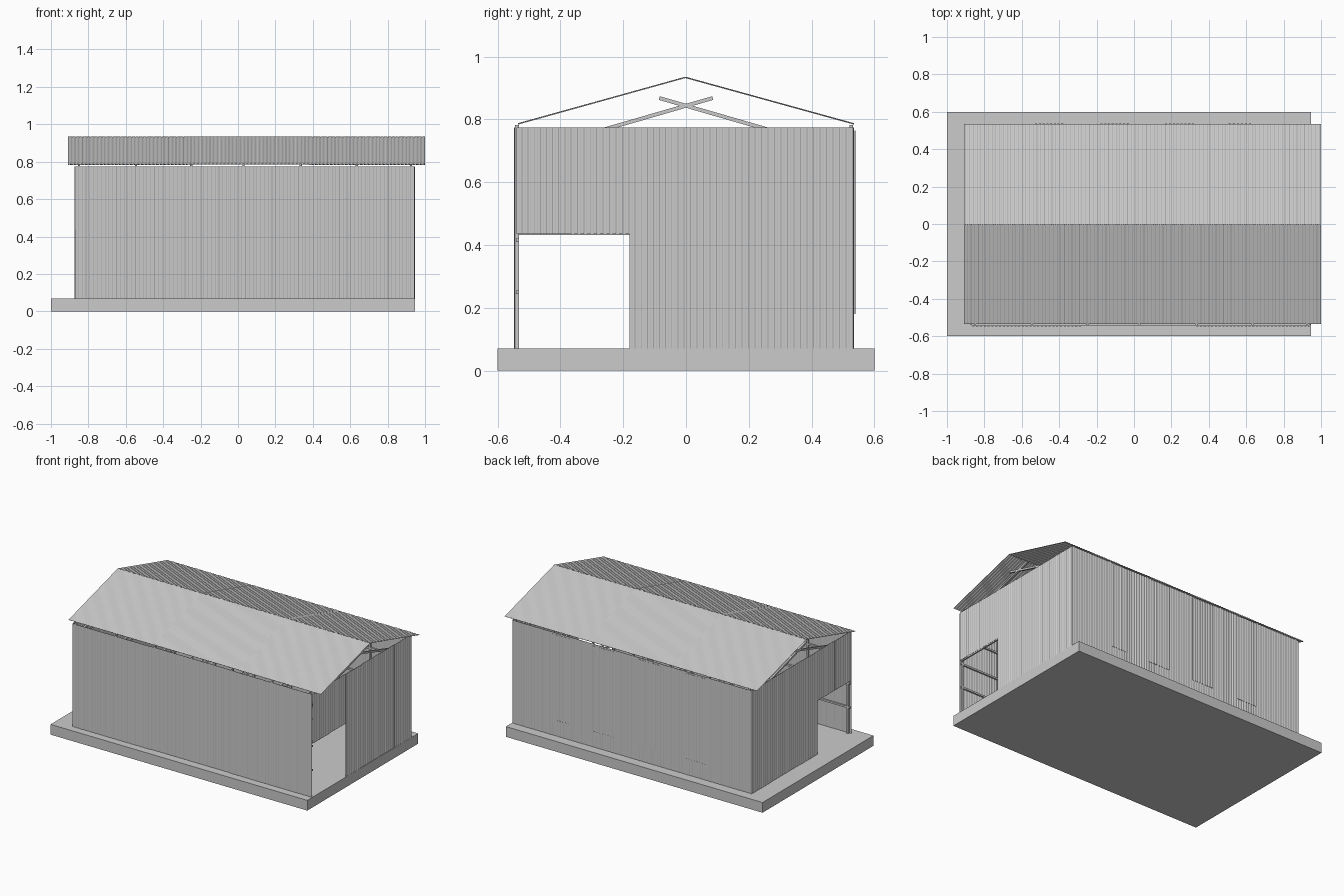
import bpy, math
from mathutils import Vector as V

if "Cube" in bpy.data.objects:
    bpy.data.objects.remove(bpy.data.objects["Cube"])

steel = bpy.data.materials.new("light grey")
steel.diffuse_color = (0.6, 0.6, 0.6, 1)
steel.use_nodes = True
steel.node_tree.nodes["Principled BSDF"].inputs["Base Color"].default_value = steel.diffuse_color


def make(name, verts, faces):
    me = bpy.data.meshes.new(name)
    me.from_pydata(verts, [], faces)
    me.materials.append(steel)
    ob = bpy.data.objects.new(name, me)
    bpy.context.collection.objects.link(ob)
    return ob


def box(name, lo, hi):
    v = [(x, y, z) for x in (lo[0], hi[0]) for y in (lo[1], hi[1]) for z in (lo[2], hi[2])]
    f = [(0, 1, 3, 2), (4, 6, 7, 5), (0, 4, 5, 1), (2, 3, 7, 6), (0, 2, 6, 4), (1, 5, 7, 3)]
    return make(name, v, f)


def bar(name, a, b, w=0.012):
    """Square bar between two points lying in a plane of constant x."""
    a, b = V(a), V(b)
    side = V((1, 0, 0)) * w / 2
    up = (b - a).normalized().cross(V((1, 0, 0))) * w / 2
    v = [p + s * side + t * up for p in (a, b) for s, t in ((-1, -1), (1, -1), (1, 1), (-1, 1))]
    f = [(3, 2, 1, 0), (4, 5, 6, 7)] + [(i, (i + 1) % 4, 4 + (i + 1) % 4, 4 + i) for i in range(4)]
    return make(name, v, f)


def sheet(name, origin, along, rise, amp=0.002, pitch=0.02):
    """Thin trapezoid-ribbed sheet; ribs run along rise, standing out on the outer side."""
    origin, along, rise = V(origin), V(along), V(rise)
    out = along.cross(rise).normalized()
    n = max(1, round(along.length / pitch))
    pts = []
    for i in range(n):
        for t, h in ((0, 0), (0.35, 0), (0.5, 1), (0.85, 1)):
            pts.append(origin + along * ((i + t) / n) + out * amp * h)
    pts.append(origin + along)
    back = -out * 0.0015
    k = len(pts)
    v = pts + [p + rise for p in pts] + [p + back for p in pts] + [p + rise + back for p in pts]
    f = []
    for i in range(k - 1):
        f += [(i, i + 1, k + i + 1, k + i), (2*k + i, 3*k + i, 3*k + i + 1, 2*k + i + 1),
              (i, 2*k + i, 2*k + i + 1, i + 1), (k + i, k + i + 1, 3*k + i + 1, 3*k + i)]
    f += [(0, k, 3*k, 2*k), (k - 1, 3*k - 1, 4*k - 1, 2*k + k - 1)]
    return make(name, v, f)


BASE, TOP, X0, X1 = 0.07, 0.775, -0.872, 0.943
YF, YB, H = -0.546, 0.533, 0.705

# concrete slab
box("floor_slab", (-1, -0.6, 0), (0.945, 0.6, BASE))

# front wall: three sheets, the middle one set back
for x, w, y in ((X0, 0.59, YF), (-0.282, 0.607, YF + 0.004), (0.325, 0.618, YF)):
    sheet("front_wall", (x, y, BASE), (w, 0, 0), (0, 0, H))

# back wall with raised light panels
sheet("back_wall", (X1, YB, BASE), (X0 - X1, 0, 0), (0, 0, H))
for x, w in ((-0.37, 0.16), (-0.02, 0.16), (0.33, 0.165), (0.635, 0.13)):
    sheet("back_wall_panel", (x, YB + 0.005, 0.18), (-w, 0, 0), (0, 0, 0.585))

# end walls: one full height part and a short part above the doorway
spans = ((-0.54, -0.365, 0.435), (-0.365, -0.18, 0.435), (-0.18, -0.005, BASE),
         (-0.005, 0.345, BASE), (0.345, 0.531, BASE))
for i, (a, b, z) in enumerate(spans):
    d = 0.002 * (i % 2)
    sheet("right_wall", (X1 - d, a, z), (0, b - a, 0), (0, 0, TOP - z))
    sheet("left_wall", (X0 + d, b, z), (0, a - b, 0), (0, 0, TOP - z))
for x in (X0 + 0.004, X1 - 0.016):
    box("door_header", (x, -0.535, 0.432), (x + 0.01, -0.18, 0.444))

# roof: two slopes meeting at the ridge
for x, w, lift in ((-0.91, 0.64, 0), (-0.27, 0.65, 0.001), (0.38, 0.62, 0)):
    sheet("front_roof", (x, -0.535, 0.785 + lift), (w, 0, 0), (0, 0.533, 0.148))
    sheet("back_roof", (x + w, 0.535, 0.785 + lift), (-w, 0, 0), (0, -0.537, 0.148))

# frames: wall posts and crossed rafters
for x in (-0.85, -0.545, -0.25, 0.03, 0.335, 0.635, 0.925):
    for s, y in ((-1, -0.538), (1, 0.526)):
        bar("wall_post", (x, y, BASE), (x, y, 0.782))
        bar("cross_rafter", (x, s * 0.53, 0.69), (x, -s * 0.085, 0.868))
    bar("tie_beam", (x, -0.535, 0.69), (x, 0.525, 0.69))

# wall girts running lengthwise
for z in (0.25, 0.415, 0.6):
    box("front_girt", (X0 + 0.004, -0.542, z - 0.006), (X1 - 0.004, -0.532, z + 0.006))
    box("back_girt", (X0 + 0.004, 0.52, z - 0.006), (X1 - 0.004, 0.53, z + 0.006))
